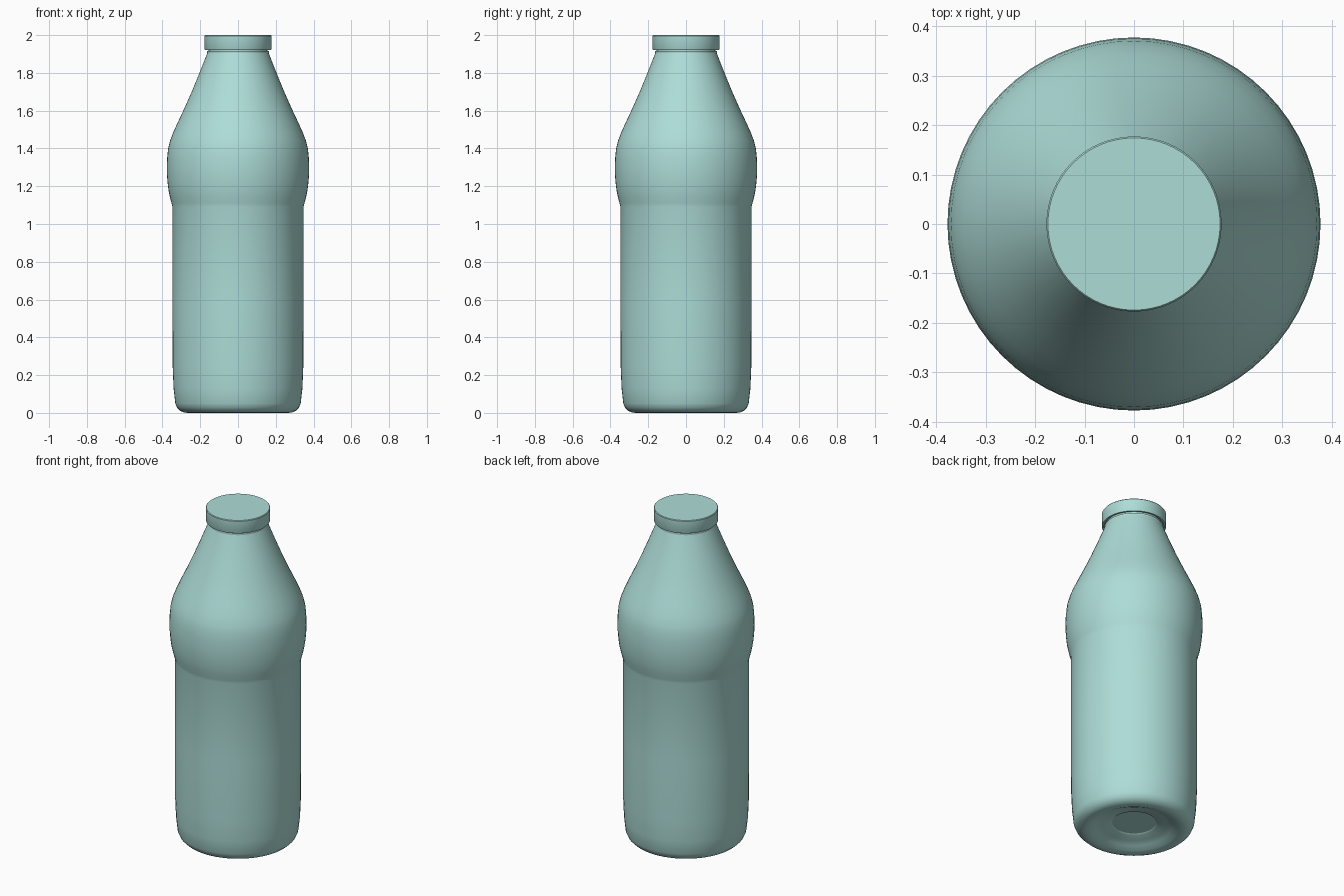
import bpy, bmesh, math

if "Cube" in bpy.data.objects:
    bpy.data.objects.remove(bpy.data.objects["Cube"])

SIDES = 64

mat = bpy.data.materials.new("teal")
mat.diffuse_color = (0.42, 0.72, 0.68, 1)
mat.use_nodes = True
mat.node_tree.nodes["Principled BSDF"].inputs["Base Color"].default_value = mat.diffuse_color


def lathe(name, profile):
    """Spin an (r, z) profile around z; points with r = 0 become poles."""
    bm = bmesh.new()
    rings = []
    for r, z in profile:
        if r == 0:
            rings.append([bm.verts.new((0, 0, z))] * SIDES)
        else:
            rings.append([bm.verts.new((r * math.cos(2 * math.pi * i / SIDES),
                                        r * math.sin(2 * math.pi * i / SIDES), z))
                          for i in range(SIDES)])
    for a, b in zip(rings, rings[1:]):
        for i in range(SIDES):
            j = (i + 1) % SIDES
            quad = list(dict.fromkeys((a[i], a[j], b[j], b[i])))
            bm.faces.new(quad)
    bmesh.ops.recalc_face_normals(bm, faces=bm.faces)
    mesh = bpy.data.meshes.new(name)
    bm.to_mesh(mesh)
    bm.free()
    obj = bpy.data.objects.new(name, mesh)
    bpy.context.collection.objects.link(obj)
    mesh.materials.append(mat)
    bpy.context.view_layer.objects.active = obj
    obj.select_set(True)
    bpy.ops.object.shade_smooth_by_angle(angle=math.radians(35))
    obj.select_set(False)
    return obj


# Bottle: recessed base, straight body, bulged shoulder, tapering neck
lathe("bottle_body", [
    (0, 0.045), (0.12, 0.045), (0.13, 0.038), (0.18, 0.035), (0.21, 0.02),
    (0.24, 0.006), (0.265, 0), (0.285, 0.002), (0.305, 0.01), (0.322, 0.027),
    (0.332, 0.05), (0.341, 0.13), (0.346, 0.25), (0.347, 0.6), (0.347, 1.09),
    (0.352, 1.11), (0.361, 1.145), (0.368, 1.18), (0.373, 1.22), (0.376, 1.26),
    (0.377, 1.30), (0.375, 1.35), (0.370, 1.40), (0.360, 1.44), (0.343, 1.485),
    (0.318, 1.54), (0.285, 1.61), (0.245, 1.70), (0.208, 1.79), (0.180, 1.86),
    (0.163, 1.905), (0.155, 1.91), (0.155, 1.96), (0, 1.96)])

# Screw cap and the thin band below it
lathe("cap", [
    (0, 1.93), (0.165, 1.93), (0.165, 1.922), (0.175, 1.922), (0.177, 1.926),
    (0.177, 1.996), (0.174, 2.0), (0, 2.0)])
lathe("neck_band", [
    (0.15, 1.905), (0.163, 1.905), (0.163, 1.916), (0.15, 1.916), (0.15, 1.905)])
